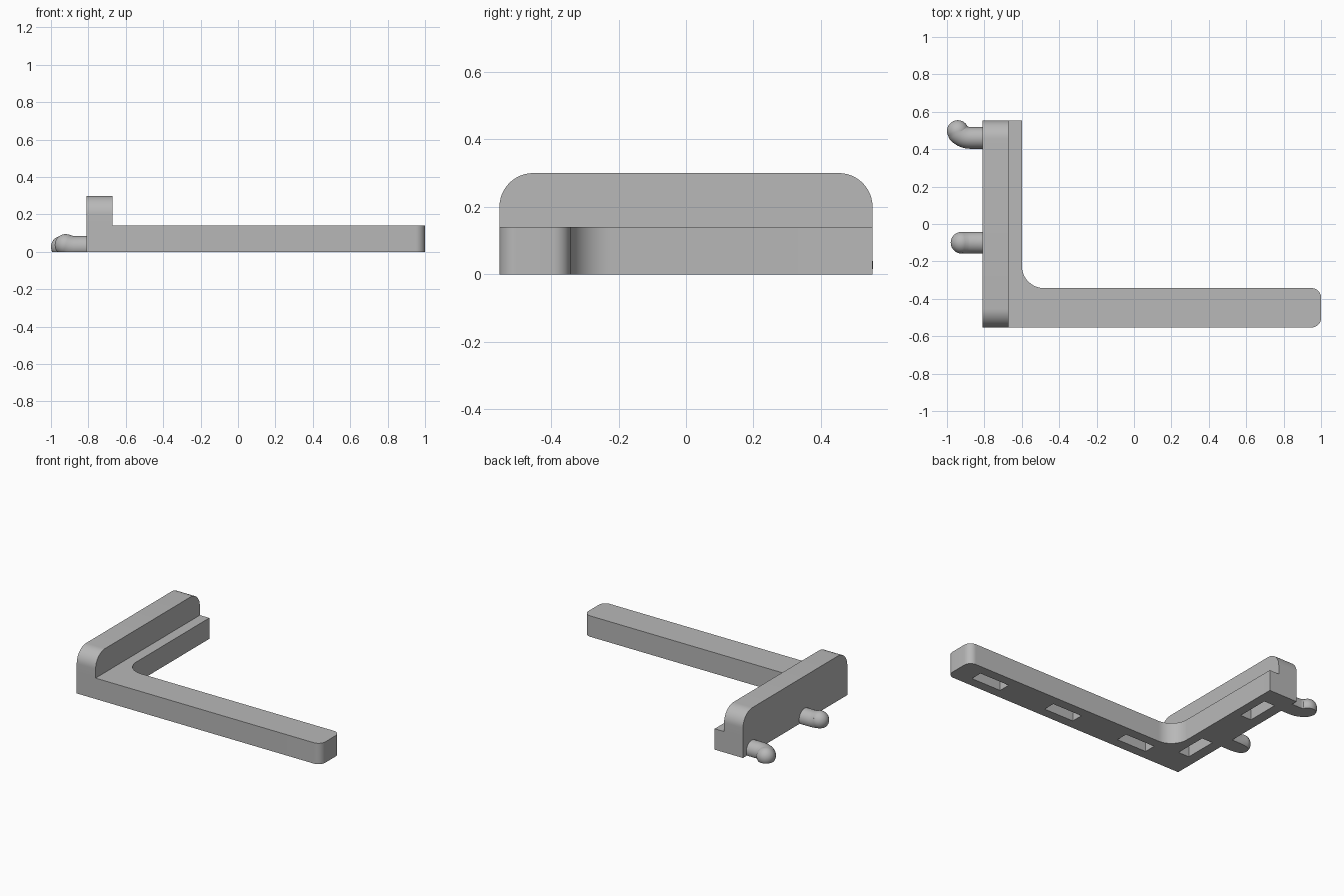
import bpy, bmesh, math
from mathutils import Vector, Matrix

cube = bpy.data.objects.get("Cube")
if cube:
    bpy.data.objects.remove(cube, do_unlink=True)

grey = bpy.data.materials.new("plain grey")
grey.use_nodes = True
colour = (0.48, 0.48, 0.48, 1)
grey.diffuse_color = colour
grey.node_tree.nodes["Principled BSDF"].inputs["Base Color"].default_value = colour


def make_object(name, bm):
    bmesh.ops.recalc_face_normals(bm, faces=bm.faces)
    mesh = bpy.data.meshes.new(name)
    bm.to_mesh(mesh)
    bm.free()
    mesh.materials.append(grey)
    obj = bpy.data.objects.new(name, mesh)
    bpy.context.collection.objects.link(obj)
    return obj


def smooth(obj):
    bpy.ops.object.select_all(action='DESELECT')
    obj.select_set(True)
    bpy.context.view_layer.objects.active = obj
    bpy.ops.object.shade_smooth_by_angle(angle=math.radians(30))


def rounded_outline(corners, steps=12):
    """Right-angled outline whose corners (u, v, radius) are rounded."""
    points = []
    for i, (u, v, r) in enumerate(corners):
        p = Vector((u, v))
        if r == 0:
            points.append(p)
            continue
        to_prev = (Vector(corners[i - 1][:2]) - p).normalized()
        to_next = (Vector(corners[(i + 1) % len(corners)][:2]) - p).normalized()
        centre = p + r * (to_prev + to_next)
        for k in range(steps + 1):
            t = math.pi / 2 * k / steps
            points.append(centre - r * (to_next * math.cos(t) + to_prev * math.sin(t)))
    return points


def extrude(name, points, direction):
    bm = bmesh.new()
    face = bm.faces.new([bm.verts.new(p) for p in points])
    top = bmesh.ops.extrude_face_region(bm, geom=[face])
    verts = [g for g in top["geom"] if isinstance(g, bmesh.types.BMVert)]
    bmesh.ops.translate(bm, verts=verts, vec=direction)
    return make_object(name, bm)


LEFT, INNER, FRONT, ARM_BACK, BACK = -0.81, -0.6, -0.553, -0.343, 0.553
BASE, WALL_TOP, WALL_INNER = 0.14, 0.3, -0.67

# L-shaped base with a filleted inner corner
outline = rounded_outline([
    (LEFT, FRONT, 0), (1, FRONT, 0.05), (1, ARM_BACK, 0.05),
    (INNER, ARM_BACK, 0.12), (INNER, BACK, 0), (LEFT, BACK, 0)])
base = extrude("l_shaped_base", [(p.x, p.y, 0) for p in outline], (0, 0, BASE))

# Upright wall with rounded upper corners
outline = rounded_outline([
    (FRONT, BASE, 0), (BACK, BASE, 0), (BACK, WALL_TOP, 0.1), (FRONT, WALL_TOP, 0.1)])
wall = extrude("upright_wall", [(LEFT, p.x, p.y) for p in outline],
               (WALL_INNER - LEFT, 0, 0))

# Slots in the underside
bm = bmesh.new()
slots = [(x, -0.448, 0.22, 0.08) for x in (0.75, 0.18, -0.39)]
slots += [(-0.7, y, 0.08, 0.22) for y in (-0.26, 0.32)]
for x, y, length, width in slots:
    place = Matrix.Translation((x, y, 0)) @ Matrix.Diagonal((length, width, 0.2, 1))
    bmesh.ops.create_cube(bm, size=1, matrix=place)
cutter = make_object("slot_cutter", bm)
cutter.hide_render = True
cutter.hide_set(True)
cut = base.modifiers.new("slots", 'BOOLEAN')
cut.operation = 'DIFFERENCE'
cut.solver = 'EXACT'
cut.object = cutter
bpy.context.view_layer.objects.active = base
bpy.ops.object.modifier_apply(modifier=cut.name)
bpy.data.objects.remove(cutter, do_unlink=True)
smooth(base)
smooth(wall)


def make_peg(name, path, r=0.058):
    """Round peg along a path, with a ball end and a flat underside."""
    bm = bmesh.new()
    path = [Vector(p) for p in path]
    rings = []
    for i, p in enumerate(path):
        along = (path[min(i + 1, len(path) - 1)] - path[max(i - 1, 0)]).normalized()
        side = along.cross(Vector((0, 0, 1))).normalized()
        up = side.cross(along)
        angles = [math.tau * k / 32 for k in range(32)]
        rings.append([bm.verts.new(p + r * (side * math.cos(a) + up * math.sin(a)))
                      for a in angles])
    for a, b in zip(rings, rings[1:]):
        for k in range(32):
            j = (k + 1) % 32
            bm.faces.new((a[k], a[j], b[j], b[k]))
    bm.faces.new(rings[0])
    bm.faces.new(rings[-1])
    bmesh.ops.create_uvsphere(bm, u_segments=32, v_segments=16, radius=r,
                              matrix=Matrix.Translation(path[-1]))
    bmesh.ops.bisect_plane(bm, geom=bm.verts[:] + bm.edges[:] + bm.faces[:],
                           plane_co=(0, 0, 0), plane_no=(0, 0, 1), clear_inner=True)
    bmesh.ops.holes_fill(bm, edges=[e for e in bm.edges if e.is_boundary], sides=0)
    smooth(make_object(name, bm))


# Side pegs: one tips slightly upward, one bends toward the back
Z = 0.027
make_peg("middle_peg", [(LEFT + 0.01, -0.1, Z), (-0.88, -0.1, Z),
                        (-0.9, -0.1, Z + 0.003), (-0.922, -0.1, Z + 0.01)])
bend = [(-0.875 - 0.09 * math.sin(t), 0.46 + 0.09 * (1 - math.cos(t)), Z)
        for t in (math.radians(9 * k) for k in range(7))]
bend[-1] = (-0.942, 0.497, Z)
make_peg("back_peg", [(LEFT + 0.01, 0.46, Z)] + bend)
